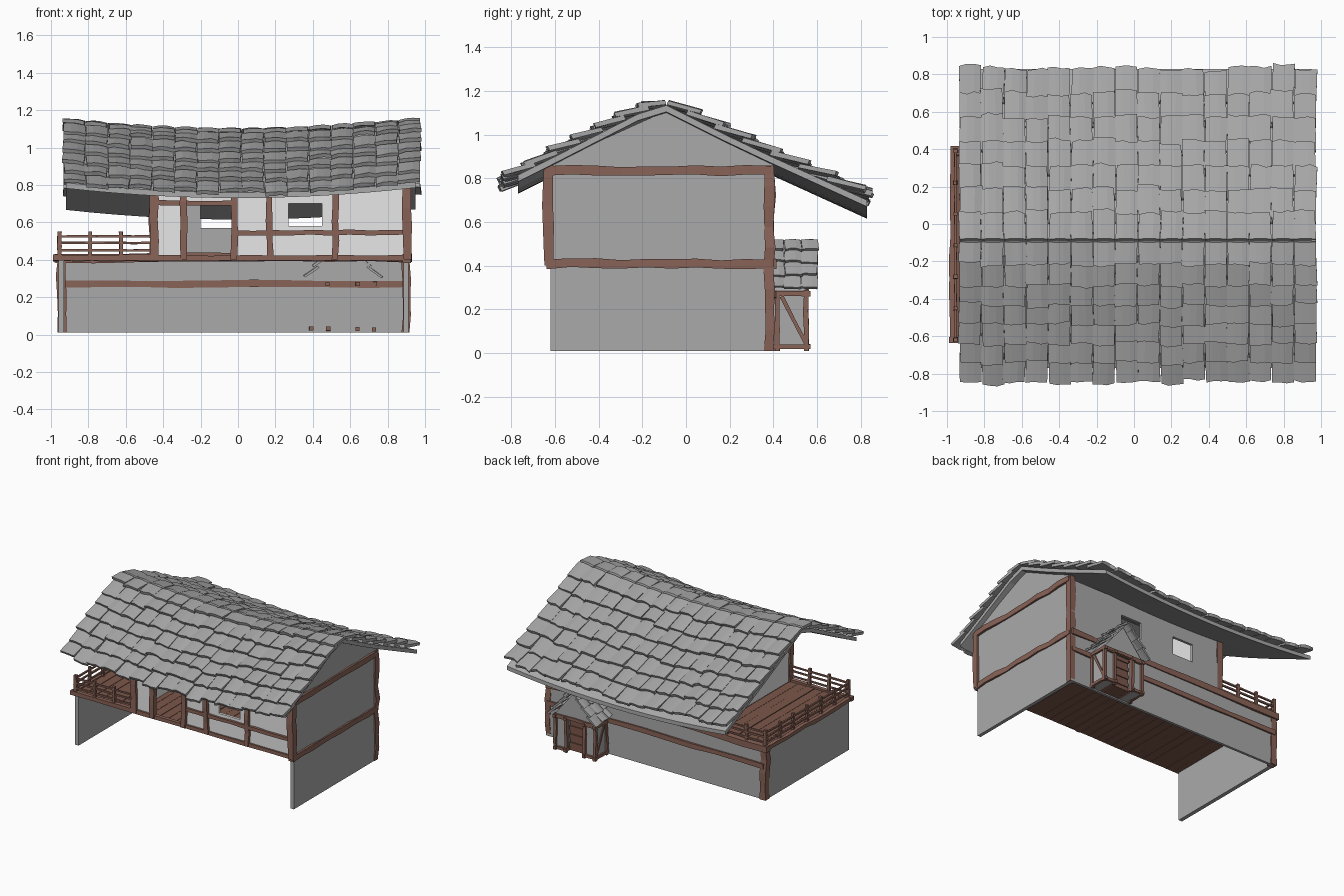
import bpy, bmesh, random
from mathutils import Vector

random.seed(4)
cube = bpy.data.objects.get("Cube")
if cube:
    bpy.data.objects.remove(cube, do_unlink=True)


def material(name, *rgb):
    m = bpy.data.materials.new(name)
    m.use_nodes = True
    m.diffuse_color = (*rgb, 1)
    m.node_tree.nodes["Principled BSDF"].inputs["Base Color"].default_value = (*rgb, 1)
    return m


STONE = material("grey stone wall", .4, .4, .4)
SLATE = material("grey roof slate", .39, .39, .39)
PLASTER = material("pale plaster", .8, .8, .8)
WOOD = material("brown timber", .25, .125, .095)
PLANK = material("dark planks", .2, .095, .07)


def jitter(amount):
    return random.uniform(-amount, amount)


def finish(name, bm, mat):
    bmesh.ops.recalc_face_normals(bm, faces=bm.faces)
    mesh = bpy.data.meshes.new(name)
    bm.to_mesh(mesh)
    bm.free()
    mesh.materials.append(mat)
    obj = bpy.data.objects.new(name, mesh)
    bpy.context.collection.objects.link(obj)


def loft(bm, rings):
    """Skin a list of closed rings of points and cap both ends."""
    rows = [[bm.verts.new(p) for p in ring] for ring in rings]
    n = len(rows[0])
    for a, b in zip(rows, rows[1:]):
        for i in range(n):
            j = (i + 1) % n
            bm.faces.new((a[i], a[j], b[j], b[i]))
    bm.faces.new(rows[0])
    bm.faces.new(rows[-1])


def boxes(name, spans, mat):
    bm = bmesh.new()
    for x0, x1, y0, y1, z0, z1 in spans:
        loft(bm, [[(x, y0, z0), (x, y1, z0), (x, y1, z1), (x, y0, z1)] for x in (x0, x1)])
    finish(name, bm, mat)


def beams(name, ends, size, wobble=.12):
    """Rough hewn square timbers between pairs of points."""
    bm = bmesh.new()
    for p, q in ends:
        p, q = Vector(p), Vector(q)
        axis = (q - p).normalized()
        side = axis.cross(Vector((1, 0, 0) if abs(axis.z) > .9 else (0, 0, 1))).normalized()
        up = side.cross(axis)
        n = max(2, min(9, int((q - p).length / .09)))
        rings = []
        for i in range(n + 1):
            mid = p.lerp(q, i / n) + (side + up) * jitter(size * wobble)
            r = size / 2 * (1 + jitter(wobble))
            rings.append([mid + side * r * a + up * r * b
                          for a, b in ((-1, -1), (1, -1), (1, 1), (-1, 1))])
        loft(bm, rings)
    finish(name, bm, WOOD)


def extrude_x(name, outline, x0, x1, mat):
    bm = bmesh.new()
    loft(bm, [[(x, y, z) for y, z in outline] for x in (x0, x1)])
    finish(name, bm, mat)


def along(profile, t):
    """Point and upward normal at fraction t of a polyline of (across, z)."""
    pts = [Vector(p) for p in profile]
    lengths = [(b - a).length for a, b in zip(pts, pts[1:])]
    left = t * sum(lengths)
    for k, size in enumerate(lengths):
        if left <= size or k == len(lengths) - 1:
            d = (pts[k + 1] - pts[k]) / size
            n = Vector((-d.y, d.x))
            return pts[k] + d * left, n if n.y > 0 else -n
        left -= size


def shingles(name, profiles, place, start, end, cols, rows, thick):
    """Overlapping uneven slates laid down each slope from the ridge."""
    bm = bmesh.new()
    width = (end - start) / cols
    for profile in profiles:
        for c in range(cols):
            shift = jitter(.015)
            for r in range(rows):
                top = max(0, (r - .3) / rows)
                low = (r + 1 + jitter(.1)) / rows + shift * r / rows
                lift = thick * (1.4 + jitter(.35))
                skew = jitter(.008)
                rings = []
                for k in range(4):
                    u = start + width * (c + .01 + .98 * k / 3)
                    ragged = low + jitter(.06) / rows
                    arch = thick * (.25 if k in (1, 2) else 0)
                    ring = []
                    for t, h in ((top, 0), (ragged, lift), (ragged, lift + thick), (top, thick)):
                        p, n = along(profile, t)
                        p = p + n * (h + arch + jitter(.002))
                        ring.append(place(u + skew * (t == ragged), p.x, p.y))
                    rings.append(ring)
                loft(bm, rings)
    finish(name, bm, SLATE)


# main roof: swaybacked slab with rows of slates overhanging the front eave
def sag(x):
    return .055 * ((x / .95) ** 2 - 1)


def on_roof(x, y, z):
    return Vector((x, y, z + sag(x)))


RIDGE = (-.09, 1.105)
FRONT = [RIDGE, (-.22, 1.065), (-.62, .86), (-.77, .785)]
BACK = [RIDGE, (.18, .97), (.38, .875), (.83, .67)]
THICK = .03
under = FRONT[::-1] + BACK[1:]
section = under + [(y, z + THICK) for y, z in under[::-1]]
bm = bmesh.new()
steps = 14
loft(bm, [[on_roof(-.92 + 1.87 * i / steps, y, z) for y, z in section] for i in range(steps + 1)])
finish("roof_slab", bm, STONE)
eaves = (FRONT[:-1] + [(-.82, .75)], BACK[:-1] + [(.81, .68)])
raised = [[(y, z + THICK) for y, z in side] for side in eaves]
shingles("roof_slates", raised, on_roof, -.935, .975, 16, 7, .022)

# walls: end walls, open front below, back wall with two windows
Y0, Y1, FLOOR = -.62, .4, .4


def gable(base, drop):
    return [(Y0, base), (Y1, base), (Y1, .87 - drop), (RIDGE[0], 1.11 - drop), (Y0, .87 - drop)]


extrude_x("right_end_wall", gable(.01, 0), .885, .912, STONE)
extrude_x("left_upper_wall", gable(FLOOR, .035), -.46, -.435, PLASTER)
boxes("left_lower_wall", [(-.96, -.93, Y0, Y1, .01, FLOOR)], STONE)
back = (Y1 - .02, Y1)
boxes("back_wall", [
    (-.95, .9, *back, .01, FLOOR),
    (-.45, .9, *back, FLOOR, .57),
    (-.45, .9, *back, .71, .83),
    (-.45, -.2, *back, .57, .71),
    (-.02, .27, *back, .57, .71),
    (.45, .9, *back, .57, .71)], STONE)
front = (Y0, Y0 + .02)
boxes("front_plaster", [
    (-.45, -.29, *front, FLOOR, .83),
    (-.29, -.02, *front, .7, .81),
    (-.02, .27, *front, FLOOR, .81),
    (.27, .45, *front, FLOOR, .58),
    (.27, .45, *front, .7, .81),
    (.45, .9, *front, FLOOR, .83)], PLASTER)

# floor planks running front to back, with edge beams
count = 26
pitch = 1.85 / count
boxes("floor_planks", [(-.96 + pitch * i, -.96 + pitch * (i + .96), Y0, Y1 - .02,
                        .392 + jitter(.002), .412 + jitter(.002)) for i in range(count)], PLANK)
beams("floor_beams", [((-.99, Y0, .41), (.91, Y0, .41)),
                      ((-.97, Y0 - .01, .41), (-.97, Y1, .41))], .03)

# timber frame
beams("right_wall_beams", [((.905, Y0 - .02, z), (.905, Y1 - .01, z)) for z in (.41, .835)], .042)
beams("back_beam", [((-.98, Y1 - .01, .41), (.91, Y1 - .01, .41))], .044)
beams("back_lower_beam", [((-.95, Y1 - .005, .27), (.91, Y1 - .005, .27))], .035)
beams("corner_posts", [((x, y, z), (x, y, top)) for x, y, z, top in (
    (.9, Y1 - .018, .01, .86), (.905, Y0 - .01, FLOOR, .86), (-.945, Y1 - .018, .01, .42),
    (-.45, Y0, FLOOR, .83), (-.45, Y1 - .018, FLOOR, .83))], .046)
beams("front_posts", [((x, Y0 - .005, FLOOR), (x, Y0 - .005, .81))
                      for x in (-.29, -.02, .17, .52)], .034)
beams("front_rails", [((-.02, Y0 - .005, .545), (.9, Y0 - .005, .545)),
                      ((-.45, Y0 - .005, .705), (-.02, Y0 - .005, .705))], .027)

# balcony railing on three sides
corners = [(-.46, Y0), (-.955, Y0), (-.955, Y1 - .01), (-.46, Y1 - .01)]
posts, rails = [], []
for (xa, ya), (xb, yb), n in zip(corners, corners[1:], (3, 6, 3)):
    for i in range(n + 1):
        x, y = xa + (xb - xa) * i / n, ya + (yb - ya) * i / n
        posts.append(((x, y, FLOOR), (x, y, .55)))
    for z in (.45, .49, .525):
        rails.append(((xa, ya, z), (xb, yb, z)))
beams("railing_posts", posts, .02)
beams("railing_rails", rails, .012)

# back porch: framed side bays, plank door and steep slate roof
MID, DEEP = .56, .55
frame, thin, panels = [], [], []
for s in (-1, 1):
    outer, inner = MID + s * .17, MID + s * .08
    for x in (outer, inner):
        frame.append(((x, DEEP, .01), (x, DEEP, .28)))
        frame += [((x, Y1 - .03, z), (x, DEEP + .02, z)) for z in (.03, .27)]
    frame.append(((outer, Y1 + .02, .01), (outer, Y1 + .02, .28)))
    frame += [((outer, DEEP, z), (inner, DEEP, z)) for z in (.03, .27)]
    thin.append(((outer, Y1 + .04, .26), (outer, DEEP, .04)))
    panels.append((min(outer, inner), max(outer, inner), Y1, DEEP - .005, .02, .28))
beams("porch_frame", frame, .022)
beams("porch_braces", thin, .018)
boxes("porch_side_bays", panels, STONE)
boxes("porch_door", [(MID - .07, MID + .07, Y1, DEEP - .03 + .005 * (i % 2), .02 + .032 * i, .05 + .032 * i)
                     for i in range(8)], PLANK)
beams("porch_lintel", [((MID - .18, DEEP, .28), (MID + .18, DEEP, .28))], .022)
bm = bmesh.new()
loft(bm, [[(MID - .18, y, .28), (MID + .18, y, .28), (MID, y, .5)] for y in (Y1, DEEP)])
finish("porch_gable", bm, STONE)
slopes = [[(MID, .51), (MID + s * .185, .285)] for s in (-1, 1)]
shingles("porch_slates", slopes, lambda y, x, z: Vector((x, y, z)), Y1 - .03, .605, 3, 4, .014)
